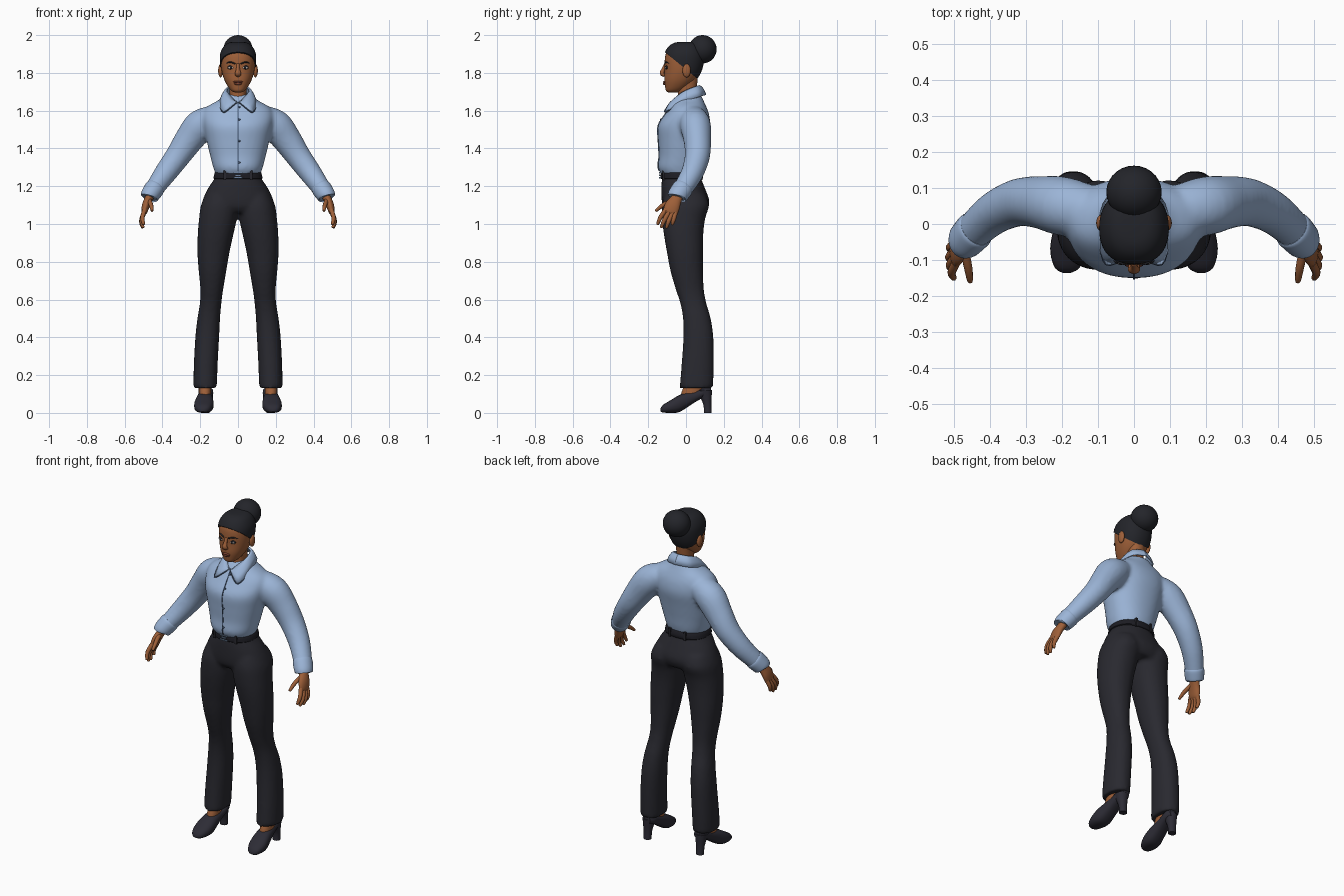
import bpy, bmesh, math
from mathutils import Vector

if "Cube" in bpy.data.objects:
    bpy.data.objects.remove(bpy.data.objects["Cube"])


def material(name, r, g, b):
    m = bpy.data.materials.new(name)
    m.diffuse_color = (r, g, b, 1)
    m.use_nodes = True
    m.node_tree.nodes["Principled BSDF"].inputs["Base Color"].default_value = m.diffuse_color
    return m


SHIRT = material("light blue cotton", .33, .46, .68)
SEAM = material("dark blue seam", .07, .11, .19)
CLOTH = material("charcoal cloth", .022, .022, .029)
BELT = material("black leather", .012, .012, .017)
SHOE = material("slate leather", .026, .025, .036)
HAIR = material("black hair", .017, .018, .023)
SKIN = material("brown skin", .34, .115, .04)
LIPS = material("lip brown", .23, .06, .032)
WHITE = material("eye white", .5, .42, .36)
METAL = material("steel blue buckle", .16, .24, .36)


def spline(keys, n):
    """Catmull-Rom interpolation of equal-length tuples."""
    out = []
    for i in range(len(keys) - 1):
        p = [keys[max(0, min(len(keys) - 1, i + k))] for k in (-1, 0, 1, 2)]
        for s in range(n):
            t = s / n
            out.append(tuple(.5 * (2 * b + (c - a) * t + (2 * a - 5 * b + 4 * c - d) * t * t
                                   + (3 * b - a - 3 * c + d) * t ** 3) for a, b, c, d in zip(*p)))
    return out + [tuple(keys[-1])]


def finish(bm, name, mat, angle=50):
    bmesh.ops.recalc_face_normals(bm, faces=bm.faces)
    me = bpy.data.meshes.new(name)
    bm.to_mesh(me)
    bm.free()
    me.materials.append(mat)
    me.polygons.foreach_set("use_smooth", [True] * len(me.polygons))
    me.set_sharp_from_angle(angle=math.radians(angle))
    ob = bpy.data.objects.new(name, me)
    bpy.context.collection.objects.link(ob)
    return ob


def skin_rings(bm, rings, closed=True, caps=True):
    vs = [[bm.verts.new(p) for p in r] for r in rings]
    n = len(vs[0])
    for a, b in zip(vs, vs[1:]):
        for i in range(n if closed else n - 1):
            j = (i + 1) % n
            bm.faces.new((a[i], a[j], b[j], b[i]))
    if caps:
        bm.faces.new(vs[0])
        bm.faces.new(vs[-1])


def circle(n, e=2.0):
    """Unit superellipse points."""
    for i in range(n):
        c, s = math.cos(math.tau * i / n), math.sin(math.tau * i / n)
        yield (math.copysign(abs(c) ** (2 / e), c), math.copysign(abs(s) ** (2 / e), s))


def stack(bm, keys, n=32, sub=4, e=2.2, caps=True):
    """Horizontal sections: (z, front y, back y, half width, centre x)."""
    rings = [[(k[4] + k[3] * c, (k[1] + k[2]) / 2 + (k[2] - k[1]) / 2 * s, k[0])
              for c, s in circle(n, e)] for k in spline(keys, sub)]
    skin_rings(bm, rings, caps=caps)


def tube(bm, keys, n=20, sub=4, side=1, ref=(0, 1, 0)):
    """Sections across a path: (x, y, z, radius along ref, other radius)."""
    pts = spline(keys, sub)
    pos = [Vector((p[0] * side, p[1], p[2])) for p in pts]
    rings = []
    for i, p in enumerate(pts):
        t = (pos[min(i + 1, len(pos) - 1)] - pos[max(i - 1, 0)]).normalized()
        u = Vector(ref)
        u = (u - t * u.dot(t)).normalized()
        v = t.cross(u)
        rings.append([pos[i] + u * c * p[3] + v * s * p[4] for c, s in circle(n)])
    skin_rings(bm, rings)


def blob(name, loc, scale, mat, n=20):
    bm = bmesh.new()
    bmesh.ops.create_uvsphere(bm, u_segments=n, v_segments=n // 2 + 2, radius=1)
    bmesh.ops.scale(bm, vec=scale, verts=bm.verts)
    bmesh.ops.translate(bm, vec=loc, verts=bm.verts)
    return finish(bm, name, mat, 180)


def fuse(ob, size=.011, steps=6):
    """Weld overlapping volumes into one soft garment surface."""
    r = ob.modifiers.new("fuse", 'REMESH')
    r.mode, r.voxel_size, r.use_smooth_shade = 'VOXEL', size, True
    s = ob.modifiers.new("soften", 'SMOOTH')
    s.factor, s.iterations = .5, steps


# Shirt: torso and both sleeves
TORSO = [(1.25, -.12, .07, .112, 0), (1.295, -.147, .085, .13, 0), (1.36, -.143, .096, .147, 0),
         (1.44, -.147, .112, .166, 0), (1.52, -.148, .128, .183, 0), (1.58, -.112, .122, .188, 0),
         (1.62, -.085, .108, .165, 0), (1.655, -.062, .092, .105, 0), (1.685, -.035, .08, .07, 0)]
SLEEVE = [(.13, .035, 1.56, .075, .07), (.2, .05, 1.52, .082, .085), (.26, .06, 1.445, .073, .077),
          (.318, .06, 1.36, .067, .067), (.38, .035, 1.275, .06, .06), (.43, -.005, 1.205, .054, .052),
          (.46, -.037, 1.16, .05, .046)]
bm = bmesh.new()
stack(bm, TORSO, n=48)
for s in (1, -1):
    tube(bm, SLEEVE, side=s, n=28)
fuse(finish(bm, "shirt", SHIRT))

for s in (1, -1):
    bm = bmesh.new()
    tube(bm, [(.437, -.013, 1.195, .052, .05), (.444, -.02, 1.185, .056, .053),
              (.468, -.045, 1.15, .053, .049), (.472, -.049, 1.142, .047, .043)], side=s, n=28)
    finish(bm, "cuff", SHIRT)

# Collar: stand edge and folded flap, mirrored
top = [(.003, -.072, 1.642), (.035, -.052, 1.675), (.06, -.01, 1.705), (.05, .048, 1.728), (0, .072, 1.735)]
low = [(.012, -.088, 1.638), (.078, -.112, 1.592), (.1, -.025, 1.645), (.078, .072, 1.675), (0, .108, 1.685)]
for s in (1, -1):
    bm = bmesh.new()
    rings = []
    for a, b in zip(spline(top, 5), spline(low, 5)):
        rings.append([(s * (p[0] + (q[0] - p[0]) * t), p[1] + (q[1] - p[1]) * t,
                       p[2] + (q[2] - p[2]) * t + .012 * math.sin(math.pi * t))
                      for t in (0, .33, .66, 1) for p, q in ((a, b),)])
    skin_rings(bm, rings, closed=False, caps=False)
    col = finish(bm, "collar", SHIRT)
    col.modifiers.new("thickness", 'SOLIDIFY').thickness = .008
    # seam along the flap edge
    bm = bmesh.new()
    tube(bm, [(*p, .003, .003) for p in spline(low[:3], 5)], side=s, n=6, sub=1, ref=(0, 0, 1))
    finish(bm, "collar_seam", SEAM)

# Button placket line and buttons
front = [k for k in spline(TORSO, 4) if 1.28 < k[0] < 1.65]
bm = bmesh.new()
skin_rings(bm, [[(-.0025, k[1] - .003, k[0]), (.0025, k[1] - .003, k[0]), (.0025, k[1] + .006, k[0]),
                 (-.0025, k[1] + .006, k[0])] for k in front])
finish(bm, "placket_seam", SEAM)
for k in front[3::6]:
    blob("button", (.007, k[1] - .001, k[0]), (.006, .004, .006), SEAM, 10)

# Trousers: hips and both legs
HIPS = [(1.265, -.122, .072, .112, 0), (1.235, -.128, .082, .128, 0), (1.19, -.13, .1, .158, 0),
        (1.13, -.129, .122, .186, 0), (1.09, -.122, .118, .192, 0), (1.06, -.1, .1, .17, 0)]
LEG = [(1.16, -.11, .1, .08, .09), (1.1, -.126, .122, .098, .098), (1.03, -.126, .102, .1, .106),
       (.95, -.118, .092, .095, .118), (.85, -.101, .09, .085, .13), (.75, -.082, .09, .073, .135),
       (.65, -.053, .095, .06, .139), (.58, -.03, .108, .057, .145), (.5, -.016, .131, .06, .155),
       (.4, -.014, .145, .063, .163), (.25, -.024, .147, .063, .171), (.132, -.034, .143, .062, .174)]
bm = bmesh.new()
stack(bm, HIPS, n=48)
for s in (1, -1):
    stack(bm, [k[:4] + (k[4] * s,) for k in LEG])
fuse(finish(bm, "trousers", CLOTH), steps=5)

# Belt, loops and buckle
bm = bmesh.new()
stack(bm, [(1.238, -.126, .083, .12, 0), (1.242, -.135, .09, .13, 0), (1.272, -.132, .084, .123, 0),
           (1.278, -.124, .076, .113, 0)], n=48, sub=2)
finish(bm, "belt", BELT)
for x, y in ((.07, -.118), (-.07, -.118), (.05, .08), (-.05, .08)):
    bm = bmesh.new()
    bmesh.ops.create_cube(bm, size=1)
    bmesh.ops.scale(bm, vec=(.012, .014, .05), verts=bm.verts)
    bmesh.ops.translate(bm, vec=(x, y, 1.258), verts=bm.verts)
    finish(bm, "belt_loop", CLOTH, 30)
for z in (1.245, 1.258, 1.271):
    bm = bmesh.new()
    bmesh.ops.create_cube(bm, size=1)
    bmesh.ops.scale(bm, vec=(.05 if z != 1.258 else .03, .01, .006), verts=bm.verts)
    bmesh.ops.translate(bm, vec=(0, -.137, z), verts=bm.verts)
    finish(bm, "buckle_bar", METAL, 30)

# Shoes and ankles; shoe sections: y, bottom, top, half width
UPPER = [(-.136, .008, .02, .01), (-.122, .002, .042, .034), (-.08, 0, .068, .05), (-.04, .003, .092, .05),
         (0, .025, .108, .044), (.05, .058, .12, .039), (.1, .085, .138, .037), (.132, .098, .138, .02)]
for s in (1, -1):
    bm = bmesh.new()
    skin_rings(bm, [[(s * (.176 + .01 * (-y / .13)) + w * c, y, (b + t) / 2 + (t - b) / 2 * v)
                     for c, v in circle(20, 2.5)] for y, b, t, w in spline(UPPER, 3)])
    finish(bm, "shoe", SHOE)
    bm = bmesh.new()
    stack(bm, [(0, .095, .136, .022, s * .174), (.05, .09, .134, .024, s * .174),
               (.12, .055, .138, .036, s * .174)], n=20)
    finish(bm, "shoe_heel", SHOE)
    bm = bmesh.new()
    stack(bm, [(.08, -.03, .07, .032, s * .175), (.125, -.018, .09, .033, s * .175),
               (.17, .01, .1, .033, s * .175)], n=20)
    finish(bm, "ankle", SKIN)

# Hands: palm, fingers and thumb
FINGERS = [((.494, -.108, 1.075), (.506, -.135, 1.035), (.5, -.15, 1.0)),
           ((.498, -.092, 1.06), (.511, -.115, 1.02), (.503, -.13, .984)),
           ((.499, -.074, 1.055), (.513, -.092, 1.015), (.506, -.103, .982)),
           ((.498, -.056, 1.06), (.511, -.065, 1.025), (.507, -.073, .998)),
           ((.47, -.075, 1.125), (.46, -.122, 1.1), (.455, -.157, 1.072))]
for s in (1, -1):
    bm = bmesh.new()
    tube(bm, [(.455, -.035, 1.17, .03, .025), (.472, -.05, 1.135, .03, .022), (.487, -.07, 1.1, .04, .021),
              (.496, -.082, 1.065, .039, .016), (.499, -.086, 1.05, .028, .008)], side=s)
    for f in FINGERS:
        r = (.0125, .0115, .008)
        tube(bm, [(*p, q, q) for p, q in zip(f, r)]
             + [tuple(b + (b - a) * .12 for a, b in zip(f[1], f[2])) + (.003, .003)], n=10, sub=3, side=s)
    finish(bm, "hand", SKIN)

# Neck and head
bm = bmesh.new()
stack(bm, [(1.62, -.055, .06, .05, 0), (1.68, -.042, .055, .044, 0), (1.73, -.045, .058, .045, 0),
           (1.8, -.04, .065, .05, 0)])
finish(bm, "neck", SKIN)
HEAD = [(1.697, -.094, -.045, .018, 0), (1.706, -.106, -.02, .036, 0), (1.73, -.111, .015, .055, 0),
        (1.765, -.115, .052, .073, 0), (1.81, -.113, .078, .086, 0), (1.86, -.113, .09, .091, 0),
        (1.9, -.107, .088, .088, 0), (1.935, -.085, .073, .07, 0), (1.952, -.055, .05, .045, 0),
        (1.956, -.02, .02, .012, 0)]
bm = bmesh.new()
stack(bm, HEAD, n=40)
finish(bm, "head", SKIN, 80)

# Hair cap: enlarged skull cut along the sloping hairline
bm = bmesh.new()
stack(bm, HEAD[2:], n=40)
bmesh.ops.scale(bm, vec=(1.06, 1.06, 1.06), verts=bm.verts)
bmesh.ops.translate(bm, vec=(0, 0, -.109), verts=bm.verts)
cut = bmesh.ops.bisect_plane(bm, geom=bm.verts[:] + bm.edges[:] + bm.faces[:], plane_co=(0, -.03, 1.843),
                             plane_no=(0, .82, 1), clear_inner=True)
bmesh.ops.holes_fill(bm, edges=[e for e in cut["geom_cut"] if isinstance(e, bmesh.types.BMEdge)])
finish(bm, "hair_cap", HAIR)
blob("hair_bun", (0, .088, 1.925), (.077, .074, .075), HAIR, 28)

# Face details
bm = bmesh.new()
tube(bm, [(0, -.11, 1.848, .006, .008), (0, -.119, 1.82, .01, .01), (0, -.127, 1.797, .012, .017),
          (0, -.112, 1.786, .008, .014)], n=14)
finish(bm, "nose", SKIN, 180)
blob("upper_lip", (0, -.113, 1.752), (.026, .009, .006), LIPS)
blob("lower_lip", (0, -.113, 1.743), (.022, .009, .007), LIPS)
for s in (1, -1):
    blob("ear", (s * .092, .003, 1.812), (.013, .022, .036), SKIN)
    blob("eye_lashes", (s * .037, -.1025, 1.829), (.02, .008, .0105), HAIR)
    blob("eye", (s * .037, -.1045, 1.827), (.017, .008, .007), WHITE)
    blob("iris", (s * .037, -.109, 1.827), (.007, .005, .007), BELT, 12)
    bm = bmesh.new()
    tube(bm, [(.014, -.112, 1.848, .004, .004), (.04, -.105, 1.857, .004, .005),
              (.063, -.085, 1.85, .003, .003)], n=8, side=s, ref=(0, 0, 1))
    finish(bm, "eyebrow", HAIR)
